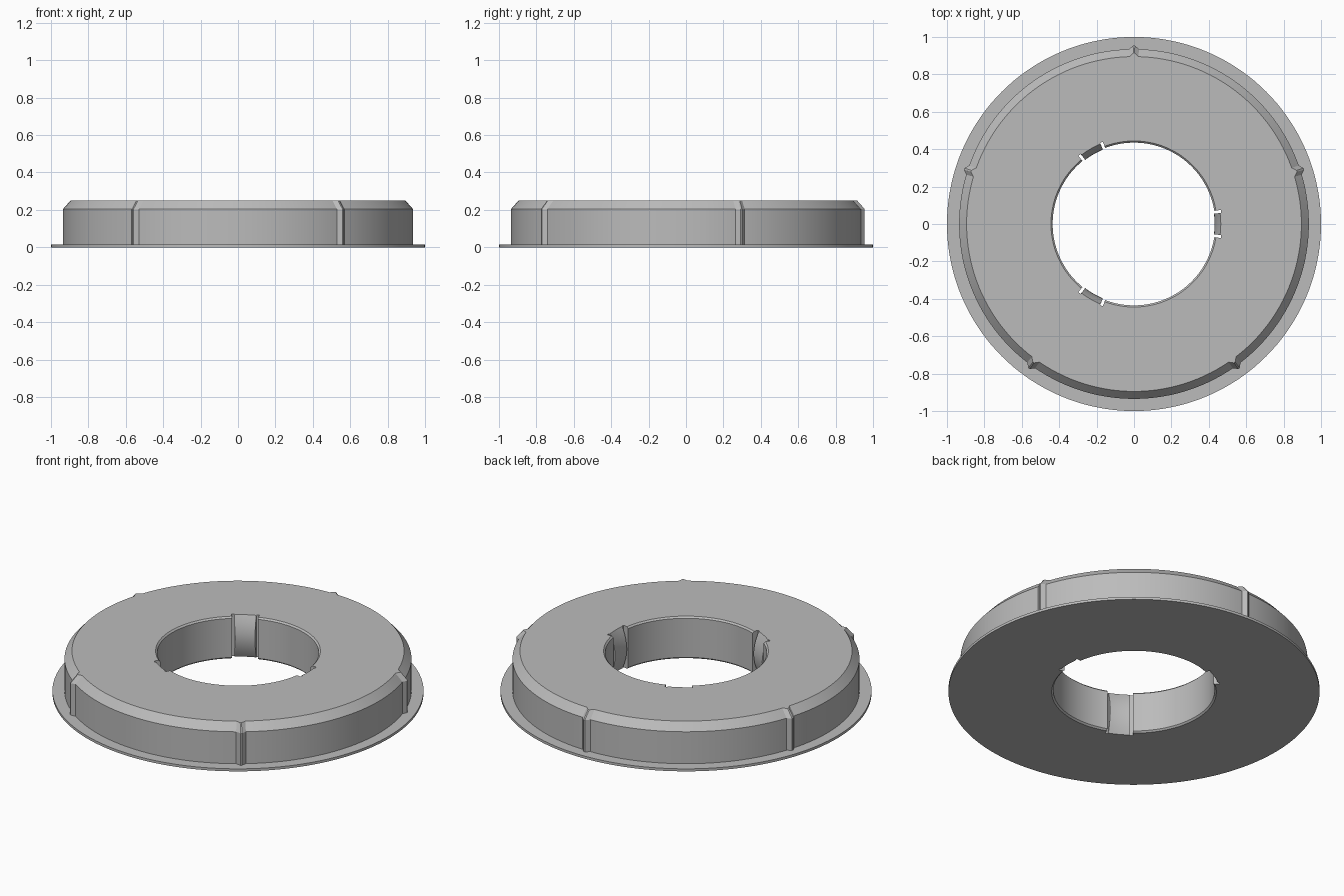
import bpy, bmesh, math

if "Cube" in bpy.data.objects:
    bpy.data.objects.remove(bpy.data.objects["Cube"])

TAU = 2 * math.pi
RIBS = [math.radians(90 + 72 * k) for k in range(5)]
TABS = [math.radians(120 * k) for k in range(3)]
HOLE, SLOT, HEIGHT = 0.435, 0.47, 0.25
TAB_HALF, SLOT_END = 0.056 / 0.44, 0.071 / 0.44   # slot edges as angles
RIB_TIP, RIB_BASE = 0.004 / 0.94, 0.026 / 0.94
EPS = 0.0002


def nearest(a, centres):
    return min(abs((a - c + math.pi) % TAU - math.pi) for c in centres)


def rib_offset(a):
    t = (RIB_BASE - nearest(a, RIBS)) / (RIB_BASE - RIB_TIP)
    return 0.02 * max(0, min(1, t))


def inner_radius(a, z):
    d = nearest(a, TABS)
    u = abs(z - HEIGHT / 2) / (HEIGHT / 2)
    if d < TAB_HALF:                      # bowed spring tab
        return 0.431 + 0.033 * u * u
    if d < SLOT_END:                      # slot beside the tab
        return SLOT
    return HOLE + (0.009 if u > 0.99 else 0)   # wall with chamfered rims


# angles: even steps plus exact rib and slot edges
angles = [TAU * i / 144 for i in range(144)]
for c in RIBS:
    angles += [c + s * w for s in (-1, 1) for w in (RIB_TIP, RIB_BASE)]
for c in TABS:
    angles += [c + s * (w + e) for s in (-1, 1)
               for w in (TAB_HALF, SLOT_END) for e in (-EPS, EPS)]
angles = sorted({round(a % TAU, 5) for a in angles})

# flange, wall, outer chamfer, then down the hole
OUTER = [(1.0, 0.0, 0), (1.0, 0.015, 0), (0.935, 0.015, 1),
         (0.935, 0.205, 1), (0.895, HEIGHT, 1)]
INNER_Z = [0.25, 0.241, 0.21, 0.18, 0.15, 0.125, 0.10, 0.07, 0.04, 0.009, 0.0]

bm = bmesh.new()
rings = []
for a in angles:
    section = [(r + k * rib_offset(a), z) for r, z, k in OUTER]
    section += [(inner_radius(a, z), z) for z in INNER_Z]
    rings.append([bm.verts.new((r * math.cos(a), r * math.sin(a), z))
                  for r, z in section])
n = len(rings[0])
for i, ring in enumerate(rings):
    nxt = rings[(i + 1) % len(rings)]
    for j in range(n):
        k = (j + 1) % n
        bm.faces.new((ring[j], nxt[j], nxt[k], ring[k]))
bmesh.ops.recalc_face_normals(bm, faces=bm.faces)
mesh = bpy.data.meshes.new("hub_ring")
bm.to_mesh(mesh)
bm.free()

hub = bpy.data.objects.new("hub_ring", mesh)
bpy.context.collection.objects.link(hub)
grey = bpy.data.materials.new("light grey")
grey.diffuse_color = (0.5, 0.5, 0.5, 1)
grey.use_nodes = True
grey.node_tree.nodes["Principled BSDF"].inputs["Base Color"].default_value = grey.diffuse_color
mesh.materials.append(grey)

bpy.context.view_layer.objects.active = hub
hub.select_set(True)
bpy.ops.object.shade_smooth_by_angle(angle=math.radians(25))
